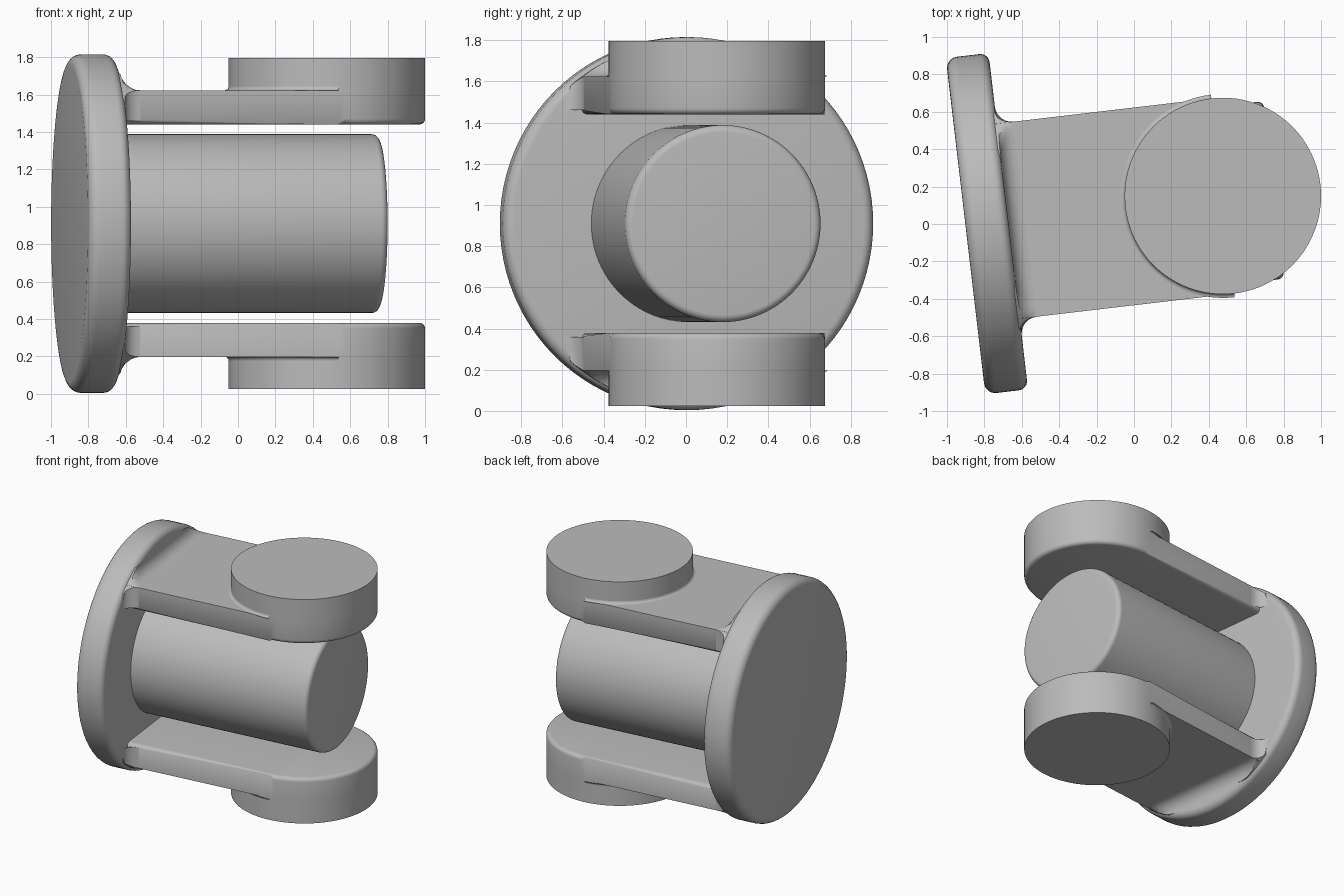
import bpy, bmesh
from math import sin, cos, pi, radians
from mathutils import Matrix, Vector

if "Cube" in bpy.data.objects:
    bpy.data.objects.remove(bpy.data.objects["Cube"])

CENTRE = (0.475, 0.15, 0.91)    # pivot axis at mid height
TURN = radians(6.7)
SEGS = 96
FLANGE_R, FLANGE_FACE = 0.905, -1.155
PIVOT_R = 0.525
INNER, OUTER, CAP = 0.53, 0.713, 0.885    # heights above the mid plane

grey = bpy.data.materials.new("grey metal")
grey.use_nodes = True
grey.diffuse_color = (0.5, 0.5, 0.5, 1)
grey.node_tree.nodes["Principled BSDF"].inputs["Base Color"].default_value = (0.5, 0.5, 0.5, 1)


def finish(name, bm, mirrored=False):
    bmesh.ops.remove_doubles(bm, verts=bm.verts, dist=1e-5)
    bmesh.ops.recalc_face_normals(bm, faces=bm.faces)
    mesh = bpy.data.meshes.new(name)
    bm.to_mesh(mesh)
    bm.free()
    mesh.materials.append(grey)
    obj = bpy.data.objects.new(name, mesh)
    bpy.context.collection.objects.link(obj)
    obj.location = CENTRE
    obj.rotation_euler.z = TURN
    if mirrored:
        mod = obj.modifiers.new("lower copy", "MIRROR")
        mod.use_axis = (False, False, True)
        mod.use_mirror_merge = False
    bpy.ops.object.select_all(action="DESELECT")
    bpy.context.view_layer.objects.active = obj
    obj.select_set(True)
    bpy.ops.object.shade_smooth_by_angle(angle=radians(35))
    return obj


def arc(cx, cy, r, start, end, n=6):
    return [(cx + r * cos(start + (end - start) * i / n),
             cy + r * sin(start + (end - start) * i / n)) for i in range(n + 1)]


def lathe_x(name, profile):
    """Spin (x, radius) points about the local x axis."""
    bm = bmesh.new()
    verts = [bm.verts.new((x, 0, r)) for x, r in profile]
    edges = [bm.edges.new(pair) for pair in zip(verts, verts[1:])]
    bmesh.ops.spin(bm, geom=verts + edges, cent=(0, 0, 0), axis=(1, 0, 0),
                   angle=2 * pi, steps=SEGS)
    return finish(name, bm)


# Round flange with softened rims
back, soft = -1.385, 0.06
lathe_x("flange", [(back, 0)]
        + arc(back + soft, FLANGE_R - soft, soft, pi, pi / 2)
        + arc(FLANGE_FACE - 0.05, FLANGE_R - 0.05, 0.05, pi / 2, 0)
        + [(FLANGE_FACE, 0)])

# Central shaft between the arms
shaft_r, shaft_end = 0.478, 0.275
lathe_x("shaft", [(FLANGE_FACE - 0.05, 0), (FLANGE_FACE - 0.05, shaft_r)]
        + arc(shaft_end - 0.035, shaft_r - 0.035, 0.035, pi / 2, 0)
        + [(shaft_end, 0)])

# Arms with round ends and softened inner edges
bm = bmesh.new()
outline = [(-1.23, -PIVOT_R)] + arc(0, 0, PIVOT_R, -pi / 2, pi / 2, SEGS // 2) + [(-1.23, PIVOT_R)]
base = bm.faces.new([bm.verts.new((x, y, INNER)) for x, y in outline])
up = bmesh.ops.extrude_face_region(bm, geom=[base], use_keep_orig=True)
for v in up["geom"]:
    if isinstance(v, bmesh.types.BMVert):
        v.co.z = OUTER
rim = [e for e in bm.edges if all(v.co.z < INNER + 0.01 for v in e.verts)
       and any(v.co.x > -1.2 for v in e.verts)]
bmesh.ops.bevel(bm, geom=rim, offset=0.03, segments=4, profile=0.5, affect="EDGES")
finish("arms", bm, True)

# Round pivot caps on the outer side of the arms
bm = bmesh.new()
bmesh.ops.create_cone(bm, cap_ends=True, segments=SEGS, radius1=PIVOT_R, radius2=PIVOT_R,
                      depth=CAP - OUTER,
                      matrix=Matrix.Translation((0, 0, (CAP + OUTER) / 2)))
finish("pivot_caps", bm, True)


def sweep(name, rows):
    """Skin a grid of points."""
    bm = bmesh.new()
    grid = [[bm.verts.new(p) for p in row] for row in rows]
    for a, b in zip(grid, grid[1:]):
        for i in range(len(a) - 1):
            bm.faces.new((a[i], a[i + 1], b[i + 1], b[i]))
    return finish(name, bm, True)


# Small fillets where the caps meet the arms
f = 0.02
section = arc(PIVOT_R + f, OUTER + f, f, pi, 1.5 * pi, 4)
sweep("cap_fillets", [[(r * cos(a), r * sin(a), z) for r, z in section]
                      for a in (pi / 2 + pi * i / 48 for i in range(49))])

# Fillets joining the arms to the flange, following the arm's three outer sides
path = [(Vector((-PIVOT_R, INNER + 0.02)), pi), (Vector((-PIVOT_R, OUTER)), pi)]
path += [(Vector((-PIVOT_R, OUTER)), pi - pi / 2 * i / 6) for i in range(1, 7)]
path += [(Vector((-PIVOT_R + 2 * PIVOT_R * i / 24, OUTER)), pi / 2) for i in range(1, 25)]
path += [(Vector((PIVOT_R, OUTER)), pi / 2 - pi / 2 * i / 6) for i in range(1, 7)]
path += [(Vector((PIVOT_R, INNER + 0.02)), 0)]
f = 0.09
rows = []
for point, angle in path:
    row = []
    for x, d in [(FLANGE_FACE - 0.04, f)] + arc(FLANGE_FACE + f, f, f, pi, 1.5 * pi, 6):
        p = point + Vector((cos(angle), sin(angle))) * d
        if p.length > 0.885:
            p *= 0.885 / p.length
        row.append((x, p.x, p.y))
    rows.append(row)
sweep("arm_fillets", rows)
